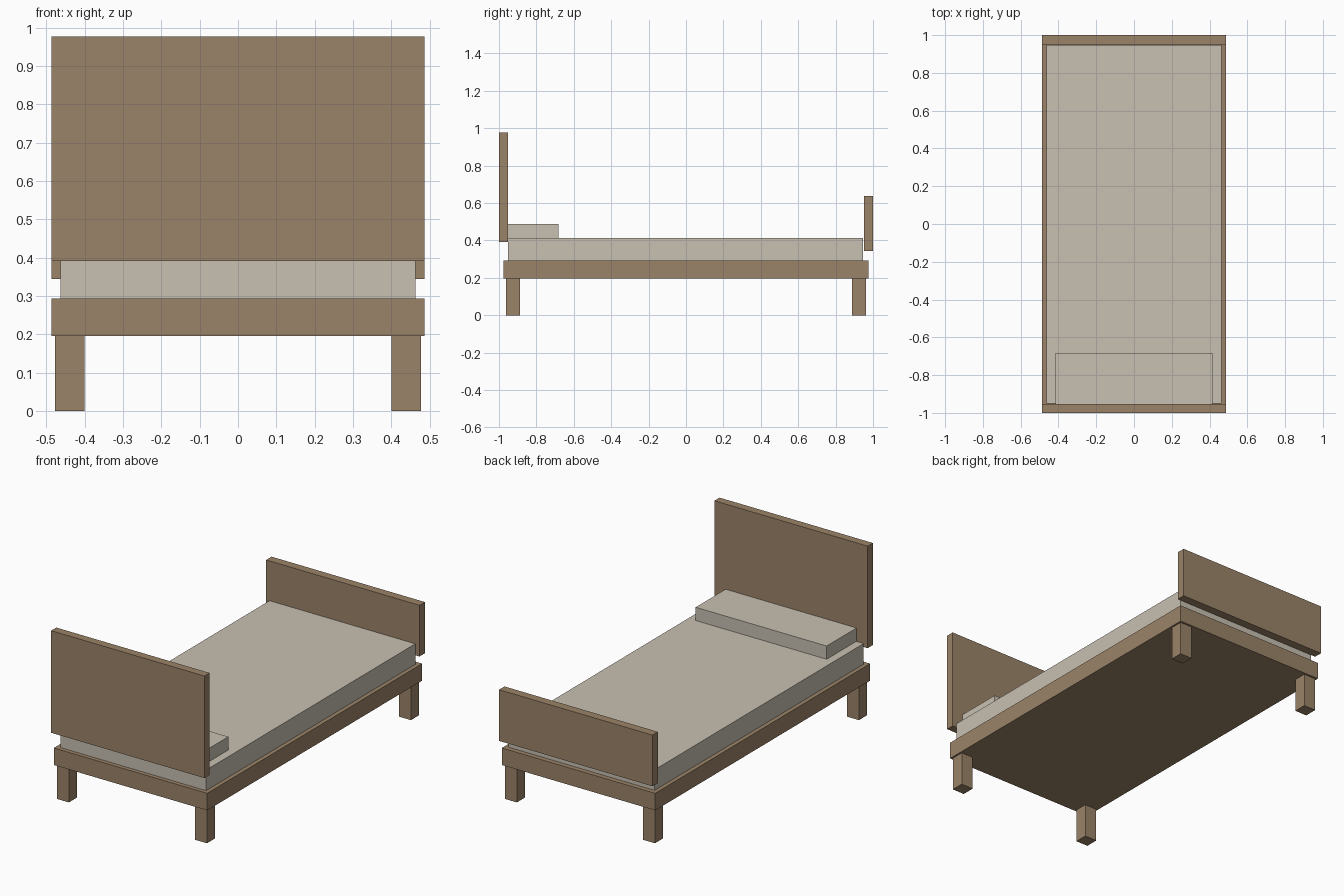
import bpy

if "Cube" in bpy.data.objects:
    bpy.data.objects.remove(bpy.data.objects["Cube"], do_unlink=True)


def make_material(name, colour):
    mat = bpy.data.materials.new(name)
    mat.use_nodes = True
    mat.diffuse_color = (*colour, 1)
    bsdf = next(n for n in mat.node_tree.nodes if n.type == 'BSDF_PRINCIPLED')
    bsdf.inputs["Base Color"].default_value = (*colour, 1)
    return mat


def box(name, x, y, z, mat):
    """Box spanning the given (low, high) range on each axis."""
    bpy.ops.mesh.primitive_cube_add(size=1)
    obj = bpy.context.object
    obj.name = name
    spans = (x, y, z)
    obj.location = [(lo + hi) / 2 for lo, hi in spans]
    obj.scale = [hi - lo for lo, hi in spans]
    bpy.ops.object.transform_apply(location=True, rotation=False, scale=True)
    obj.data.materials.append(mat)
    return obj


wood = make_material("brown wood", (0.328, 0.227, 0.138))
linen = make_material("pale linen", (0.578, 0.527, 0.445))

HALF = 0.487
FULL = (-HALF, HALF)

# Frame and end boards
box("bed_base", FULL, (-0.975, 0.975), (0.196, 0.294), wood)
box("headboard", FULL, (-1.0, -0.953), (0.391, 0.977), wood)
box("footboard", FULL, (0.951, 1.0), (0.344, 0.638), wood)

# Bedding
box("mattress", (-0.463, 0.463), (-0.951, 0.947), (0.294, 0.412), linen)
box("pillow", (-0.416, 0.416), (-0.953, -0.682), (0.412, 0.488), linen)

# One leg, mirrored to all four corners
leg = box("legs", (0.4, 0.477), (0.888, 0.963), (0, 0.196), wood)
mirror = leg.modifiers.new("four_corners", 'MIRROR')
mirror.use_axis = (True, True, False)
